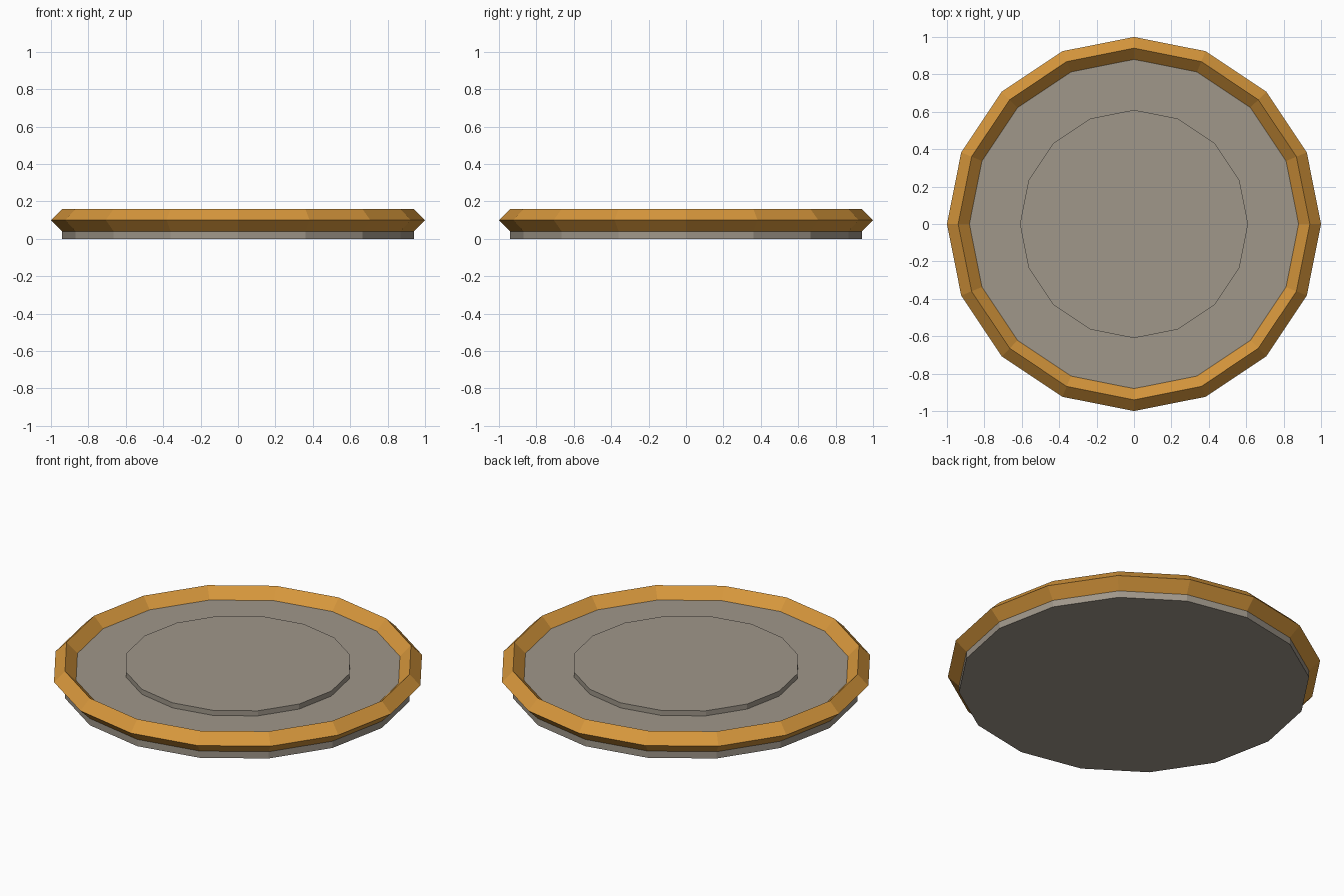
import bpy
import math

if "Cube" in bpy.data.objects:
    bpy.data.objects.remove(bpy.data.objects["Cube"])

SIDES = 16


def material(name, rgb):
    m = bpy.data.materials.new(name)
    m.diffuse_color = (*rgb, 1.0)
    m.use_nodes = True
    m.node_tree.nodes["Principled BSDF"].inputs["Base Color"].default_value = m.diffuse_color
    return m


stone = material("warm grey", (0.35, 0.31, 0.255))
gold = material("golden orange", (0.68, 0.31, 0.045))


def ring_points(radius, z):
    return [(radius * math.cos(2 * math.pi * i / SIDES),
             radius * math.sin(2 * math.pi * i / SIDES), z) for i in range(SIDES)]


def lathe(name, profile, mat, closed):
    """Sweep an (r, z) profile round z; open profiles get end caps."""
    verts = [p for r, z in profile for p in ring_points(r, z)]
    n = len(profile)
    faces = []
    for j in range(n if closed else n - 1):
        a, b = j * SIDES, (j + 1) % n * SIDES
        for i in range(SIDES):
            k = (i + 1) % SIDES
            faces.append((a + i, a + k, b + k, b + i))
    if not closed:
        faces.append(tuple(reversed(range(SIDES))))
        faces.append(tuple(range((n - 1) * SIDES, n * SIDES)))
    mesh = bpy.data.meshes.new(name)
    mesh.from_pydata(verts, [], faces)
    mesh.materials.append(mat)
    obj = bpy.data.objects.new(name, mesh)
    bpy.context.collection.objects.link(obj)
    return obj


# Base slab and raised centre disc
lathe("base_disc", [(0.94, 0.0), (0.94, 0.10)], stone, False)
lathe("centre_disc", [(0.61, 0.10), (0.61, 0.13)], stone, False)

# Diamond-section rim around the edge
lathe("rim", [(0.94, 0.04), (1.0, 0.10), (0.94, 0.16), (0.88, 0.10)], gold, True)
